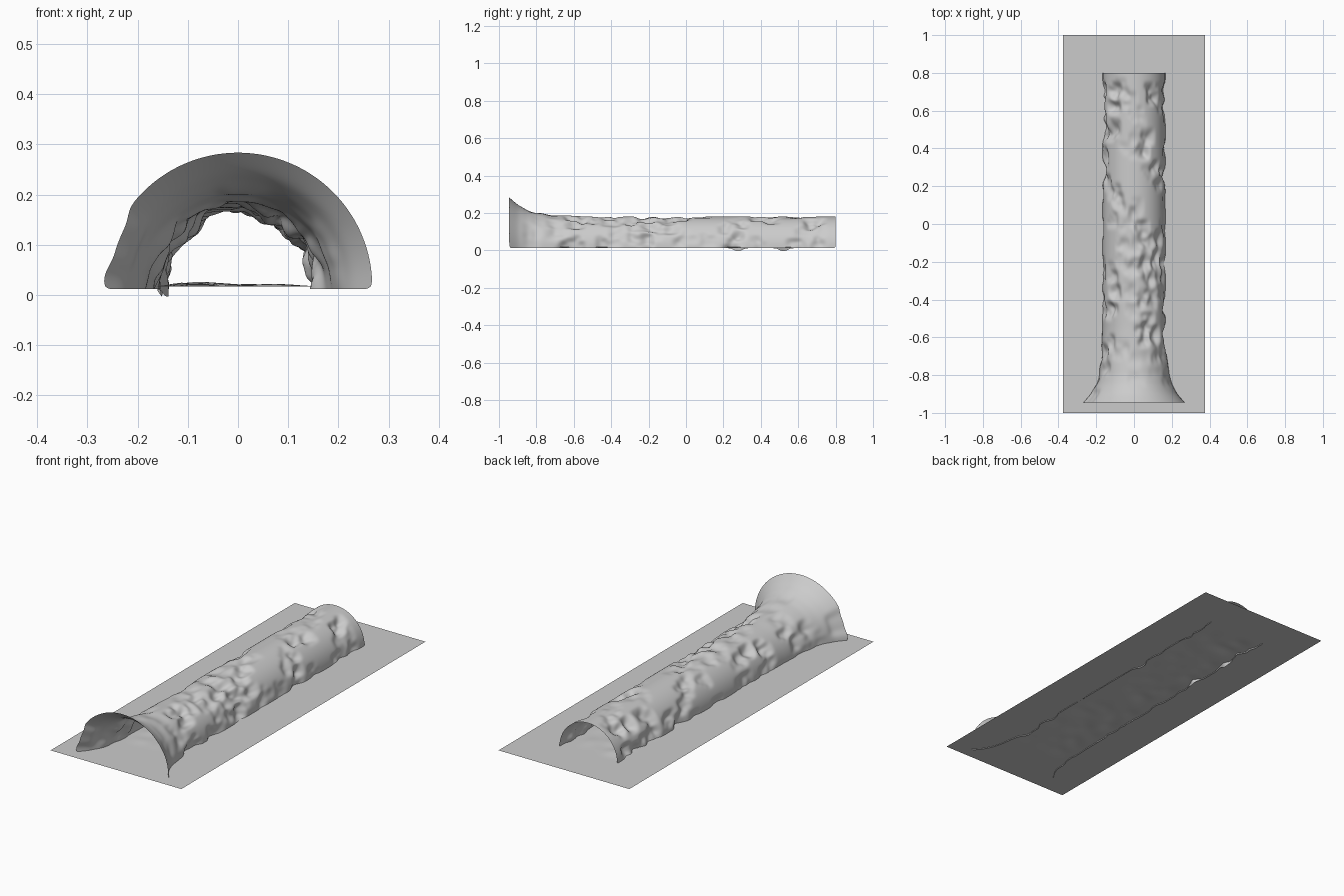
import bpy, bmesh, math, random

if "Cube" in bpy.data.objects:
    bpy.data.objects.remove(bpy.data.objects["Cube"])

random.seed(7)
BASE = 0.016


def interp(table, t):
    for (a, va), (b, vb) in zip(table, table[1:]):
        if t <= b:
            return va + (vb - va) * (t - a) / (b - a)
    return table[-1][1]


def sheet(name, rows, subdiv):
    """Smooth open surface from rows of points."""
    bm = bmesh.new()
    grid = [[bm.verts.new(p) for p in row] for row in rows]
    for a, b in zip(grid, grid[1:]):
        for k in range(len(a) - 1):
            bm.faces.new((a[k], b[k], b[k + 1], a[k + 1]))
    bmesh.ops.recalc_face_normals(bm, faces=bm.faces)
    for f in bm.faces:
        f.smooth = True
    me = bpy.data.meshes.new(name)
    bm.to_mesh(me)
    bm.free()
    ob = bpy.data.objects.new(name, me)
    bpy.context.collection.objects.link(ob)
    mod = ob.modifiers.new("smooth", 'SUBSURF')
    mod.levels = mod.render_levels = subdiv
    return ob


# Tunnel: half tube with a flared mouth, dented by random blocky patches
FLARE = [(-0.945, 0.268), (-0.90, 0.228), (-0.85, 0.203), (-0.80, 0.188),
         (-0.70, 0.174), (-0.55, 0.167), (0.80, 0.166)]
NY, NA = 72, 30
dent = [[0.0] * (NA + 1) for _ in range(NY + 1)]
for _ in range(165):
    i0, j0 = random.randint(4, NY - 4), random.randint(-1, NA - 1)
    depth = random.uniform(0.006, 0.022) * (0.4 if i0 < 10 else 1)
    if abs(j0 - NA / 2) < 4:
        depth *= 0.5
    for i in range(i0, min(i0 + random.randint(2, 3), NY - 1)):
        for j in range(max(j0, 0), min(j0 + random.randint(2, 4), NA + 1)):
            dent[i][j] = min(dent[i][j] + depth, 0.034)
for i in range(3):
    for j in range(NA - 5, NA - 1):
        dent[i][j] = 0.013

rows = []
for i in range(NY + 1):
    y = -0.945 + 1.745 * i / NY
    row = []
    for j in range(NA + 1):
        a = math.pi * j / NA
        r = interp(FLARE, y) - dent[i][j]
        z = BASE + r * math.sin(a)
        if j in (0, NA):
            z = 0.012
        row.append((r * math.cos(a), y, z))
    rows.append(row)
# rim points that sink through the floor
for i, j in ((50, NA), (51, NA), (60, NA), (61, NA)):
    x, y, z = rows[i][j]
    rows[i][j] = (x, y, -0.004)
sheet("tunnel_shell", rows, 2)

# Floor: flat slab surface with a gently uneven path inside the tunnel
NX, NF = 20, 48
rows = []
for i in range(NF + 1):
    y = -1 + 2 * i / NF
    row = []
    for j in range(NX + 1):
        x = -0.375 + 0.75 * j / NX
        z = BASE + 0.001
        if abs(x) < 0.125 and -0.7 < y < 0.75 and random.random() < 0.35:
            z += random.uniform(0.0, 0.012) * (1.3 if x < -0.03 else 0.7)
        row.append((x, y, z))
    rows.append(row)
floor = sheet("floor", rows, 1)
floor.modifiers["smooth"].boundary_smooth = 'PRESERVE_CORNERS'
